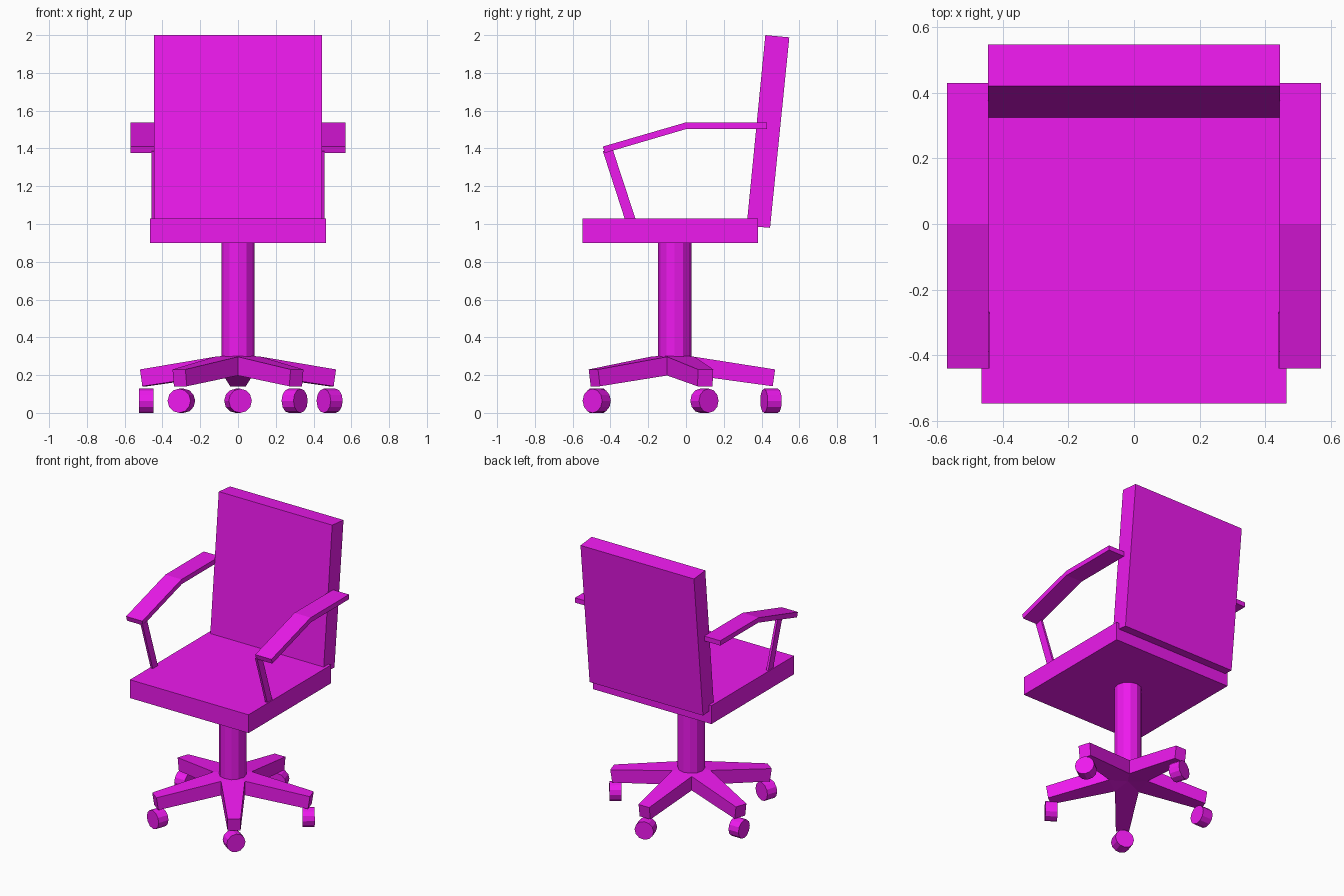
import bpy, bmesh
from math import sin, cos, radians, pi

if "Cube" in bpy.data.objects:
    bpy.data.objects.remove(bpy.data.objects["Cube"])

mat = bpy.data.materials.new("magenta")
mat.diffuse_color = (0.85, 0.01, 0.85, 1)
mat.use_nodes = True
mat.node_tree.nodes["Principled BSDF"].inputs["Base Color"].default_value = mat.diffuse_color
CY = -0.06  # y of the swivel axis


def finish(name, bm):
    bmesh.ops.recalc_face_normals(bm, faces=bm.faces[:])
    me = bpy.data.meshes.new(name)
    bm.to_mesh(me)
    bm.free()
    me.materials.append(mat)
    ob = bpy.data.objects.new(name, me)
    bpy.context.collection.objects.link(ob)
    return ob


def slab(name, profile, x0, x1):
    """Extrude a (y, z) profile along x."""
    bm = bmesh.new()
    face = bm.faces.new([bm.verts.new((x0, y, z)) for y, z in profile])
    ext = bmesh.ops.extrude_face_region(bm, geom=[face])
    moved = [v for v in ext["geom"] if isinstance(v, bmesh.types.BMVert)]
    bmesh.ops.translate(bm, verts=moved, vec=(x1 - x0, 0, 0))
    return finish(name, bm)


def cylinder(name, radius, depth, loc, rot=(0, 0, 0), sides=12):
    bm = bmesh.new()
    bmesh.ops.create_cone(bm, cap_ends=True, segments=sides, radius1=radius,
                          radius2=radius, depth=depth)
    ob = finish(name, bm)
    ob.location, ob.rotation_euler = loc, rot


# Seat and reclined back
slab("seat", [(-0.547, 0.9), (0.38, 0.9), (0.38, 1.03), (-0.547, 1.03)], -0.465, 0.465)
slab("backrest", [(0.321, 0.99), (0.445, 0.98), (0.547, 1.988), (0.42, 2.0)], -0.445, 0.445)

# Bent armrests with slanted supports
arm = [(0.43, 1.538), (0.0, 1.538), (-0.44, 1.41), (-0.43, 1.376), (0.005, 1.504), (0.43, 1.504)]
post = [(-0.44, 1.385), (-0.388, 1.395), (-0.265, 1.02), (-0.322, 1.02)]
for side, s in (("left", -1), ("right", 1)):
    slab(side + "_armrest", arm, s * 0.443, s * 0.57)
    slab(side + "_arm_support", post, s * 0.441, s * 0.457)

# Column
cylinder("column", 0.088, 0.66, (0, CY, 0.58))

# Five-legged star: tapered legs meeting in the valleys between them
bm = bmesh.new()


def pt(r, angle, z, shift=0.0):
    return bm.verts.new((r * cos(angle) - shift * sin(angle),
                         CY + r * sin(angle) + shift * cos(angle), z))


angles = [radians(90 + 72 * i) for i in range(5)]
top_c, bot_c = pt(0, 0, 0.31), pt(0, 0, 0.215)
valley_top = [pt(0.13, a - pi / 5, 0.297) for a in angles]
valley_bot = [pt(0.13, a - pi / 5, 0.198) for a in angles]
for i, a in enumerate(angles):
    j = (i + 1) % 5
    t0, t1 = pt(0.532, a, 0.23, -0.042), pt(0.532, a, 0.23, 0.042)
    b0, b1 = pt(0.519, a, 0.141, -0.042), pt(0.519, a, 0.141, 0.042)
    vt0, vt1, vb0, vb1 = valley_top[i], valley_top[j], valley_bot[i], valley_bot[j]
    for f in ((top_c, vt0, vt1), (vt0, t0, t1, vt1), (bot_c, vb1, vb0),
              (vb0, vb1, b1, b0), (t0, b0, b1, t1), (vt0, vb0, b0, t0),
              (vt1, t1, b1, vb1)):
        bm.faces.new(f)
finish("star_base", bm)

# Casters, each swivelled a little off its leg
for i, a in enumerate(angles):
    cylinder(f"caster_{i + 1}", 0.064, 0.078,
             (0.51 * cos(a), CY + 0.51 * sin(a), 0.064),
             (0, pi / 2, a + radians(18)))
